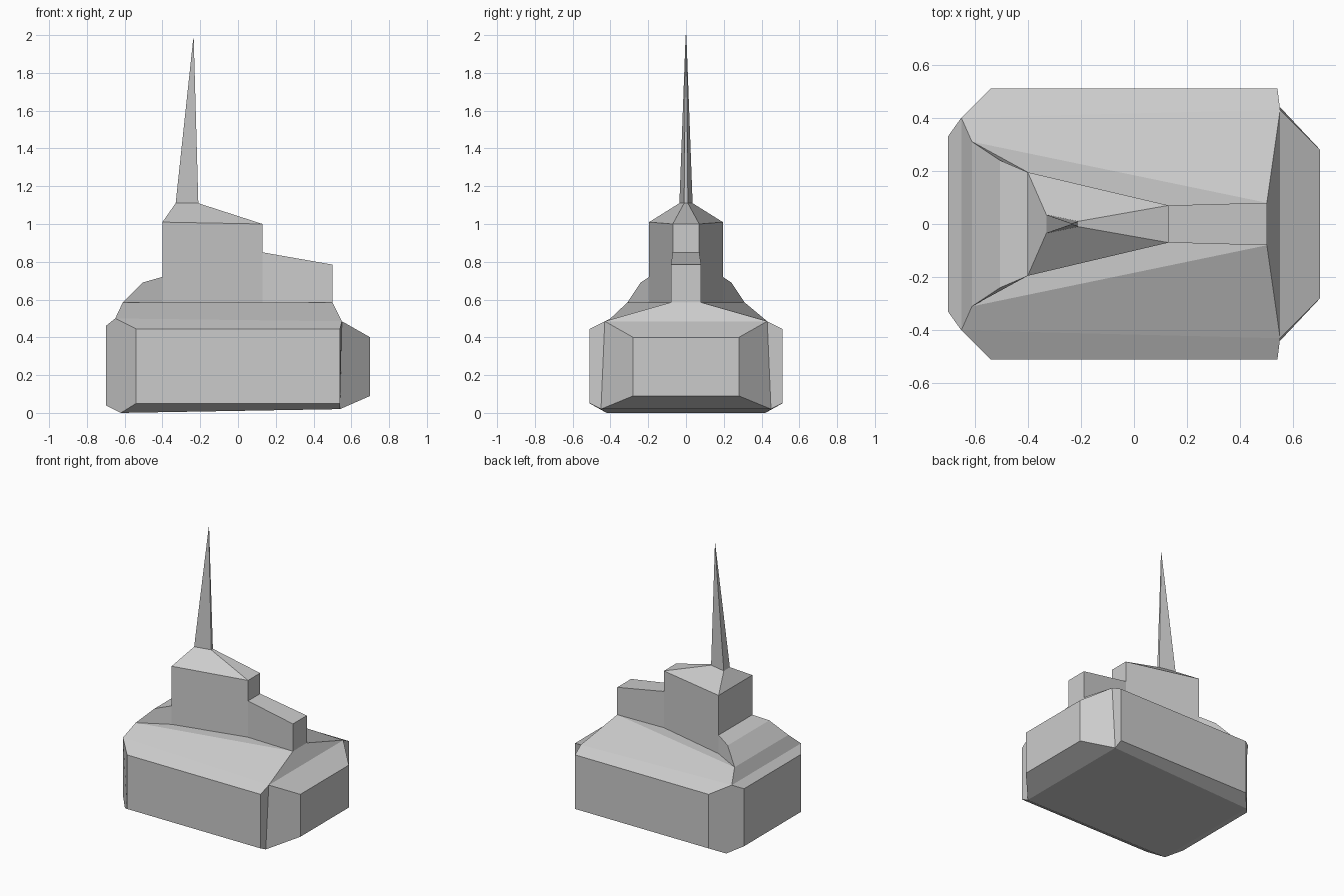
import bpy, bmesh

if "Cube" in bpy.data.objects:
    bpy.data.objects.remove(bpy.data.objects["Cube"])


def part(name, outline, sides=None, extra=(), skip=()):
    """Symmetric solid. outline: side silhouette of (x, half width, z) points,
    bridged across the centre; sides: index loops mirrored to both flanks;
    extra: flank-only points; skip: outline segments hidden by joints."""
    bm = bmesh.new()
    pts = list(outline) + list(extra)
    front = [bm.verts.new((x, -y, z)) for x, y, z in pts]
    back = [bm.verts.new((x, y, z)) for x, y, z in pts]
    n = len(outline)
    for i in range(n):
        if i not in skip:
            j = (i + 1) % n
            bm.faces.new((front[j], front[i], back[i], back[j]))
    for loop in sides or [range(n)]:
        bm.faces.new([front[i] for i in loop])
        bm.faces.new([back[i] for i in reversed(loop)])
    bmesh.ops.remove_doubles(bm, verts=bm.verts, dist=0.0005)
    bmesh.ops.recalc_face_normals(bm, faces=bm.faces)
    mesh = bpy.data.meshes.new(name)
    bm.to_mesh(mesh)
    bm.free()
    obj = bpy.data.objects.new(name, mesh)
    bpy.context.collection.objects.link(obj)
    return obj


# Shared corners where the tower stands on the deck
rear_foot, front_foot = (-.40, .195, .585), (.13, .07, .585)
deck_rear, deck_front = (-.61, .31, .585), (.50, .08, .585)

# Chamfered lower body with a tapered nose at +x and an open deck
part("body",
     [(-.62, .42, 0), (.54, .45, .02),          # 0-1 floor
      (.70, .28, .09), (.70, .28, .40),         # 2-3 nose
      (.55, .43, .485), deck_front, deck_rear,  # 4-6 roof
      (-.65, .40, .50), (-.70, .33, .46), (-.70, .33, .04)],  # 7-9 tail
     sides=[(10, 11, 12, 13), (0, 1, 11, 10), (11, 1, 4, 12), (1, 2, 3, 4),
            (13, 12, 4, 7), (7, 4, 5, 6), (6, 5, 15, 14),
            (0, 10, 13, 7, 8, 9)],
     extra=[(-.54, .51, .05), (.54, .51, .05), (.54, .51, .445),
            (-.54, .51, .445), rear_foot, front_foot],
     skip=(5,))

# Sloped hump behind the tower
part("rear_hump", [deck_rear, rear_foot, (-.40, .195, .72), (-.505, .24, .69)],
     skip=(0, 1))

# Low step ahead of the tower
part("front_step", [front_foot, deck_front, (.50, .08, .785), (.13, .07, .85)],
     skip=(0, 3))

# Wedge-shaped tower with its hipped roof
part("tower",
     [rear_foot, front_foot, (.13, .07, 1.0), (-.21, .01, 1.11),
      (-.33, .035, 1.11), (-.40, .195, 1.01)],
     sides=[(0, 1, 2, 5), (5, 2, 3, 4)], skip=(0, 3))

# Tall thin mast
part("spire", [(-.33, .035, 1.11), (-.21, .01, 1.11), (-.235, .002, 2.0)],
     skip=(0,))
